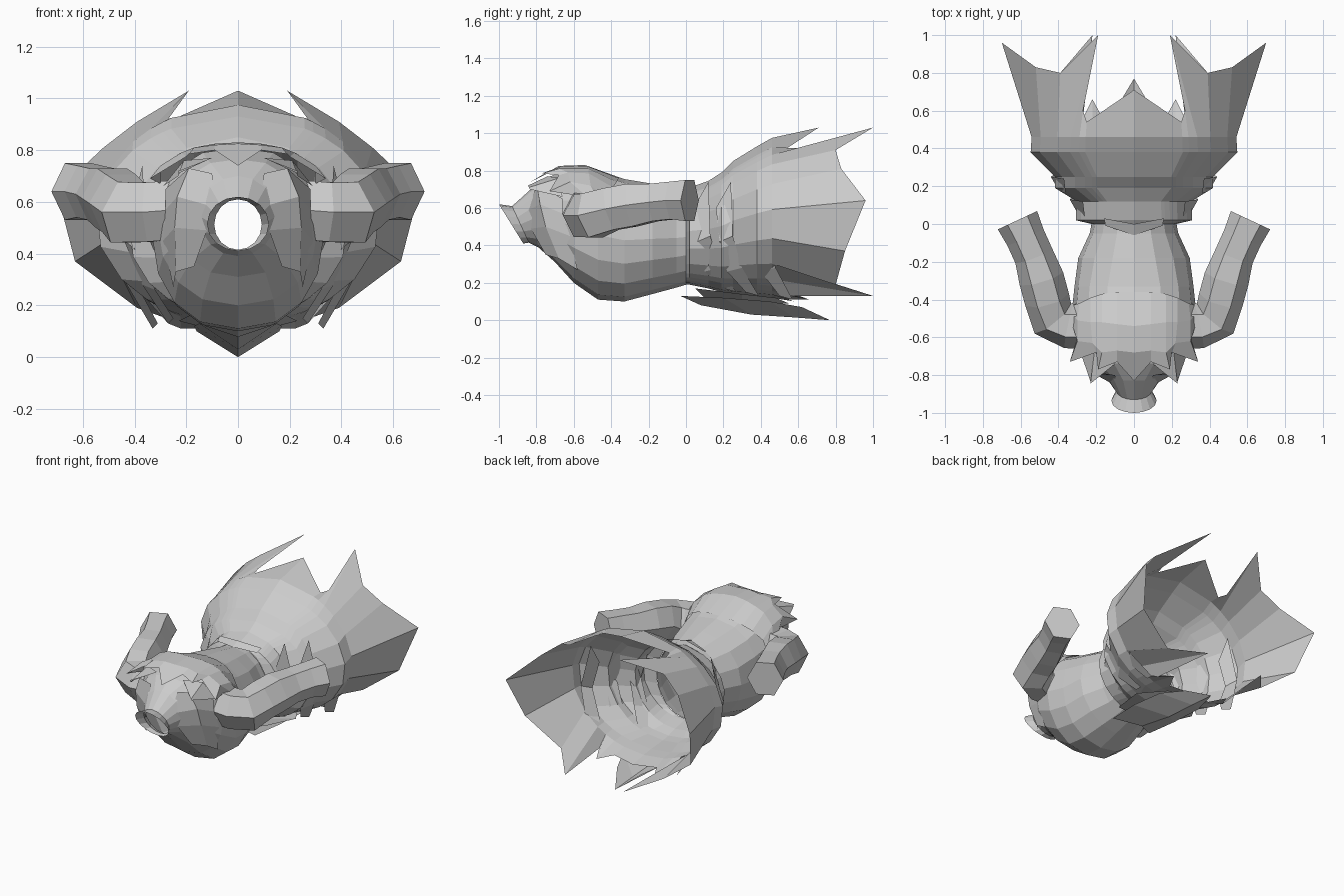
import bpy
from math import sin, cos, radians, copysign
from mathutils import Vector


def grid(name, rings, closed=False, caps=False, flip=False):
    """Skin equal-length rows of points, then mirror across x."""
    n = len(rings[0])
    verts = [tuple(p) for r in rings for p in r]
    faces = []
    for i in range(len(rings) - 1):
        for j in range(n if closed else n - 1):
            k = (j + 1) % n
            f = (i * n + j, i * n + k, (i + 1) * n + k, (i + 1) * n + j)
            faces.append(f[::-1] if flip else f)
    if caps:
        last = (len(rings) - 1) * n
        end = tuple(range(last, last + n))
        faces.append(end[::-1] if flip else end)
    me = bpy.data.meshes.new(name)
    me.from_pydata(verts, [], faces)
    me.update()
    ob = bpy.data.objects.new(name, me)
    bpy.context.collection.objects.link(ob)
    m = ob.modifiers.new("Mirror", 'MIRROR')
    m.use_clip = True
    m.merge_threshold = 0.002
    return ob


def half_ring(y, hw, bottom, top, angles, shear=0.0, power=1.0):
    """Half (super)ellipse from top centre to bottom centre on the +x side."""
    c, h = (top + bottom) / 2, (top - bottom) / 2
    ring = []
    for a in angles:
        s, k = sin(radians(a)), cos(radians(a))
        x = hw * s ** power if 0 < a < 180 else 0.0
        p = power if k > 0 else 1.0
        ring.append((x, y + shear * (1 - k) / 2, c + h * copysign(abs(k) ** p, k)))
    return ring


# Hollow body with slanted open mouth: y, half width, bottom, top, shear
body_sections = [
    (-1.00, .12, .41, .62, .13), (-.93, .092, .415, .61, .09),
    (-.83, .15, .39, .70, .04), (-.74, .24, .31, .765, .04),
    (-.60, .31, .20, .81, .0), (-.47, .33, .11, .80, .0),
    (-.33, .315, .10, .755, .0), (-.18, .295, .14, .73, .0),
    (-.05, .235, .175, .705, .0), (.0, .225, .19, .70, .0)]
even = [180 * i / 8 for i in range(9)]
grid("body", [half_ring(y, w, b, t, even, s, .85 if -.8 < y < -.2 else 1.0)
              for y, w, b, t, s in body_sections])

# Flared skirt: stepped layers ending in a ragged hem
skirt_angles = [0, 28, 32, 38, 48, 65, 84, 105, 125, 140, 148, 156, 164, 180]
skirt_sections = [
    (.0, .225, .19, .70), (.02, .31, .19, .71), (.12, .305, .17, .745),
    (.19, .42, .15, .79), (.25, .42, .14, .85), (.38, .55, .13, .93),
    (.46, .545, .12, .975)]
hem = [(0, .71, 1.03), (.25, .54, .92), (.27, .60, .92), (.19, 1.0, 1.03),
       (.39, .80, .91), (.52, .83, .81), (.70, .96, .64), (.63, .85, .37),
       (.39, .80, .19), (.22, 1.0, .13), (.27, .56, .13), (.22, .66, .11),
       (.16, .55, .11), (0, .58, .10)]
grid("skirt", [half_ring(y, w, b, t, skirt_angles)
               for y, w, b, t in skirt_sections] + [hem])

# Pointed flaps hanging under the skirt
grid("lower_flap", [
    [(.15, -.03, .13), (0, .08, .08)],
    [(.17, .20, .12), (0, .35, .03)],
    [(.16, .45, .10), (0, .58, .015)],
    [(.09, .62, .07), (0, .77, .0)]])
grid("inner_flap", [
    [(.17, .05, .17), (0, .10, .12)],
    [(.23, .30, .14), (0, .30, .08)],
    [(.12, .48, .12), (0, .55, .09)]])

# Hanging ribs on the side of the skirt: y, x and z of the tip
for i, (y, x, z) in enumerate([(.10, .23, .17), (.22, .33, .15), (.40, .39, .13)]):
    grid(f"skirt_rib_{i + 1}", [
        [(x + .03, y - .06, .60), (x + .04, y + .02, .74)],
        [(x + .07, y - .04, .42), (x + .11, y + .03, .45)],
        [(x - .01, y, .26), (x + .04, y + .08, .28)],
        [(x - .08, y + .10, z), (x - .06, y + .17, z - .02)]])

# Swept-back arms: hexagonal tube along a path (x, y, z, radius)
path = [(.24, -.54, .57, .12), (.345, -.54, .56, .12), (.43, -.50, .56, .125),
        (.46, -.40, .595, .12), (.49, -.29, .615, .12), (.53, -.17, .63, .105),
        (.575, -.07, .64, .105), (.617, .02, .64, .115)]
pts = [Vector(p[:3]) for p in path]
arm = []
for i, p in enumerate(pts):
    d = (pts[min(i + 1, len(pts) - 1)] - pts[max(i - 1, 0)]).normalized()
    side = d.cross(Vector((0, 0, 1))).normalized()
    up = side.cross(d)
    r = path[i][3]
    arm.append([p + r * (side * cos(radians(a)) + up * 1.1 * sin(radians(a)))
                for a in range(0, 360, 60)])
grid("arm", arm, closed=True, caps=True, flip=True)

# Jagged cap over the brow
grid("cap", [
    [(0, -.83, .74), (.09, -.73, .80), (.19, -.77, .785), (.20, -.68, .775),
     (.34, -.73, .69), (.30, -.60, .67)],
    [(0, -.68, .825), (.09, -.67, .82), (.17, -.68, .81), (.22, -.63, .79),
     (.30, -.62, .74), (.325, -.54, .67)],
    [(0, -.54, .83), (.09, -.53, .825), (.17, -.52, .81), (.23, -.52, .785),
     (.30, -.51, .72), (.33, -.47, .64)],
    [(0, -.36, .765), (.09, -.36, .76), (.17, -.37, .74), (.23, -.39, .71),
     (.29, -.42, .65), (.325, -.43, .56)]])

# Brow spikes and face columns beside the mouth
grid("brow_spike", [
    [(.10, -.74, .77), (.23, -.845, .72)],
    [(.21, -.68, .76), (.23, -.84, .71)],
    [(.29, -.66, .66), (.23, -.835, .70)]])
grid("face_column", [
    [(.10, -.80, .71), (.19, -.80, .73), (.28, -.66, .65)],
    [(.09, -.86, .58), (.235, -.78, .62), (.28, -.66, .57)],
    [(.12, -.83, .49), (.245, -.75, .50), (.29, -.62, .45)],
    [(.17, -.75, .35), (.24, -.68, .33), (.25, -.58, .27)]])

# Small pointed trim at the back of the waist
grid("waist_trim", [
    [(0, -.06, .71), (.15, -.01, .69)],
    [(0, .0, .73), (.16, .03, .71)]])
